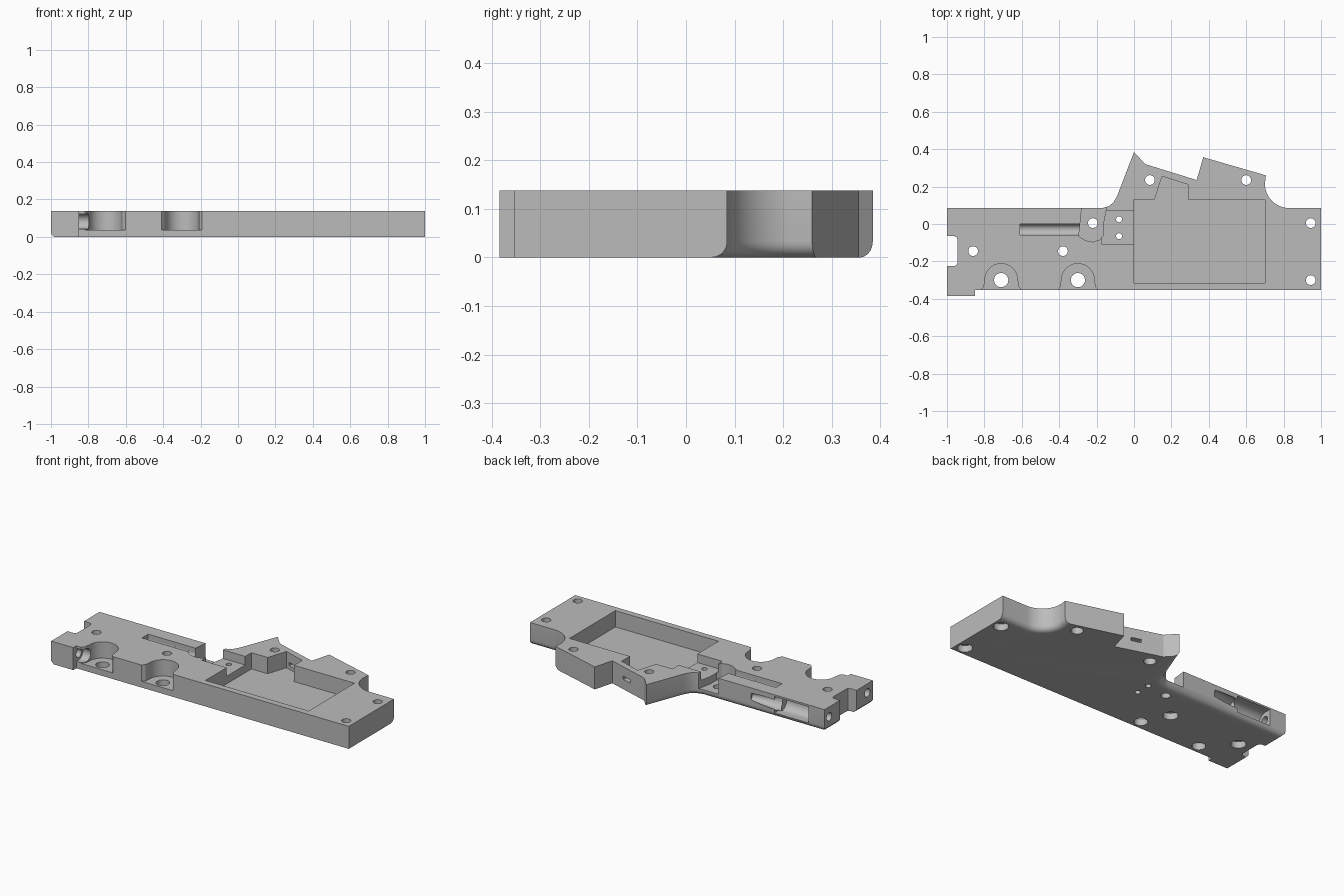
import bpy, bmesh, math
from mathutils import Matrix, Vector

if "Cube" in bpy.data.objects:
    bpy.data.objects.remove(bpy.data.objects["Cube"], do_unlink=True)

TOP = 0.138
OVER = 0.2

grey = bpy.data.materials.new("plain grey")
grey.use_nodes = True
grey.diffuse_color = (0.5, 0.5, 0.5, 1)
grey.node_tree.nodes["Principled BSDF"].inputs["Base Color"].default_value = (0.5, 0.5, 0.5, 1)


def arc(cx, cy, r, start, end, steps=12):
    angles = [math.radians(start + (end - start) * i / steps) for i in range(steps + 1)]
    return [(cx + r * math.cos(a), cy + r * math.sin(a)) for a in angles]


def add_object(name, bm):
    bmesh.ops.recalc_face_normals(bm, faces=bm.faces[:])
    mesh = bpy.data.meshes.new(name)
    bm.to_mesh(mesh)
    bm.free()
    mesh.materials.append(grey)
    obj = bpy.data.objects.new(name, mesh)
    bpy.context.collection.objects.link(obj)
    return obj


def prism_mesh(points, low, high):
    bm = bmesh.new()
    face = bm.faces.new([bm.verts.new((x, y, low)) for x, y in points])
    new = bmesh.ops.extrude_face_region(bm, geom=[face])["geom"]
    verts = [v for v in new if isinstance(v, bmesh.types.BMVert)]
    bmesh.ops.translate(bm, verts=verts, vec=(0, 0, high - low))
    return bm


def cut(bm):
    """Subtract a mesh from the body, then discard the cutter."""
    cutter = add_object("cutter", bm)
    cutter.hide_render = True
    mod = body.modifiers.new("cut", "BOOLEAN")
    mod.operation = "DIFFERENCE"
    mod.solver = "EXACT"
    mod.object = cutter
    bpy.context.view_layer.objects.active = body
    bpy.ops.object.modifier_apply(modifier=mod.name)
    bpy.data.objects.remove(cutter, do_unlink=True)


def cut_prism(points, low, high=OVER):
    cut(prism_mesh(points, low, high))


def cut_box(x0, x1, y0, y1, low, high=OVER):
    cut_prism([(x0, y0), (x1, y0), (x1, y1), (x0, y1)], low, high)


def cut_rod(start, end, r, r_end=None):
    a, b = Vector(start), Vector(end)
    turn = (b - a).to_track_quat("Z", "Y").to_matrix().to_4x4()
    bm = bmesh.new()
    bmesh.ops.create_cone(bm, cap_ends=True, segments=32, radius1=r,
                          radius2=r if r_end is None else r_end, depth=(b - a).length,
                          matrix=Matrix.Translation((a + b) / 2) @ turn)
    cut(bm)


# Body outline with the wing at the back
outline = [(-1, -.384), (-.85, -.384), (-.85, -.354), (1, -.354), (1, .085)]
outline += arc(.83, .215, .13, 270, 180)
outline += [(.705, .26), (.37, .357), (.335, .235), (.06, .32), (0, .385),
            (-.09, .15), (-.11, .115), (-.135, .095), (-.17, .085), (-1, .085)]
bm = prism_mesh(outline, 0, TOP)

# Rounded lower back edges
rounded = []
for e in bm.edges:
    mid = (e.verts[0].co + e.verts[1].co) / 2
    if mid.z < .001 and mid.y > .08 and (mid.x < 0 or mid.x > .7):
        rounded.append(e)
bmesh.ops.bevel(bm, geom=rounded, offset=.033, segments=5, profile=.5,
                affect="EDGES", clamp_overlap=False)
body = add_object("base_body", bm)

# Large pocket with its angled bay
cut_prism([(0, -.315), (.7, -.315), (.7, .13), (.29, .13), (.29, .21),
           (.15, .255), (.11, .13), (0, .13)], .038)

# Stepped mount beside the pocket
cut_box(-.17, .01, -.11, .07, .085)
for y in (.025, -.065):
    cut_rod((-.08, y, -.1), (-.08, y, OVER), .016)

# Deep curved recess open to the back
cut_prism([(-.28, .15), (-.28, .08), (-.295, -.065), (-.26, -.088), (-.22, -.096),
           (-.185, -.085), (-.165, -.062), (-.165, 0), (-.15, .075), (-.15, .15)], .04)

# Round-bottomed channel in the top
cut_box(-.61, -.27, -.06, 0, .11)
cut_rod((-.61, -.03, .11), (-.27, -.03, .11), .0299)

# Front counterbores with flared mouths
for x in (-.71, -.3):
    pocket = [(x - .12, -.45), (x - .108, -.354), (x - .092, -.335)]
    pocket += arc(x, -.3, .088, 180, 0, 20)
    pocket += [(x + .092, -.335), (x + .108, -.354), (x + .12, -.45)]
    cut_prism(pocket, .038)
    cut_rod((x, -.3, -.1), (x, -.3, OVER), .038)

# Screw holes, most of them counterbored underneath
for x, y, head in ((-.86, -.145, .042), (-.38, -.145, .042), (-.22, .005, 0),
                   (.085, .235, .034), (.6, .235, .034), (.945, .005, .042),
                   (.945, -.3, .042)):
    cut_rod((x, y, -.1), (x, y, OVER), .026)
    if head:
        cut_rod((x, y, -.1), (x, y, .04), head)

# Notch in the right end
cut_prism([(-1.1, -.225), (-.96, -.225), (-.948, -.218), (-.943, -.205),
           (-.943, -.085), (-.948, -.072), (-.96, -.065), (-1.1, -.065)], -.1)

# Lengthwise hole in the front tab
cut_rod((-.85, -.33, .083), (-.79, -.33, .083), .04)
cut_rod((-1.1, -.33, .083), (-.84, -.33, .083), .025)
cut_box(-.85, -.79, -.45, -.33, .043, .123)

# Back side recess, tapering inwards, and its end hole
cut_rod((-.89, .045, .077), (-.68, .045, .077), .05)
cut_rod((-.681, .045, .077), (-.5, .085, .085), .05, .02)
cut_box(-.89, -.66, .045, .15, .027, .127)
cut_rod((-1.1, .04, .077), (-.88, .04, .077), .025)

# Cable slot through the back wall of the bay
cut_prism([(.165, .22), (.225, .2), (.26, .32), (.2, .34)], .06, .08)

# Chamfer under the right end
bm = bmesh.new()
bmesh.ops.create_cube(bm, size=1, matrix=Matrix.Translation((-1, 0, 0))
                      @ Matrix.Rotation(math.radians(45), 4, "Y")
                      @ Matrix.Diagonal((.025, 2, .025, 1)))
cut(bm)

bpy.ops.object.select_all(action="DESELECT")
body.select_set(True)
bpy.context.view_layer.objects.active = body
bpy.ops.object.shade_smooth_by_angle(angle=math.radians(30))
